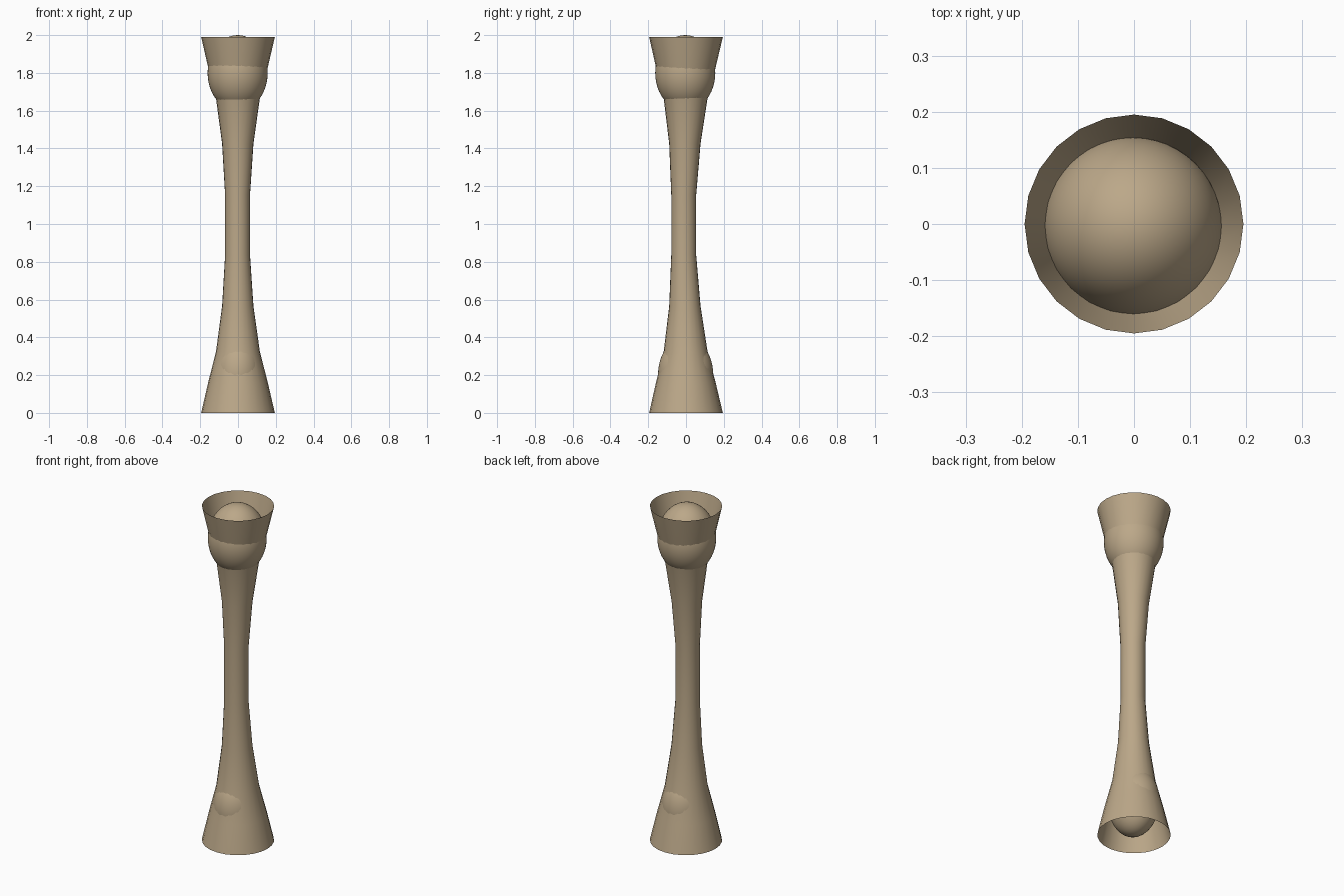
import bpy, bmesh, math

if "Cube" in bpy.data.objects:
    bpy.data.objects.remove(bpy.data.objects["Cube"])

SIDES = 24


def finish(bm, name):
    bmesh.ops.recalc_face_normals(bm, faces=bm.faces)
    mesh = bpy.data.meshes.new(name)
    bm.to_mesh(mesh)
    bm.free()
    obj = bpy.data.objects.new(name, mesh)
    bpy.context.collection.objects.link(obj)
    obj.data.materials.append(tan)
    bpy.ops.object.select_all(action='DESELECT')
    obj.select_set(True)
    bpy.context.view_layer.objects.active = obj
    bpy.ops.object.shade_smooth_by_angle(angle=math.radians(35))
    return obj


def ball(name, centre, radii):
    bm = bmesh.new()
    bmesh.ops.create_uvsphere(bm, u_segments=48, v_segments=24, radius=1)
    bmesh.ops.scale(bm, vec=radii, verts=bm.verts)
    bmesh.ops.translate(bm, vec=centre, verts=bm.verts)
    return finish(bm, name)


tan = bpy.data.materials.new("tan")
tan.diffuse_color = (0.50, 0.39, 0.25, 1)
tan.use_nodes = True
tan.node_tree.nodes["Principled BSDF"].inputs["Base Color"].default_value = tan.diffuse_color

# Open flared shaft: (radius, height, y offset) for the lower half, then mirrored
half = [(0.195, 0.0, 0.0), (0.158, 0.16, -0.001), (0.116, 0.325, -0.002),
        (0.083, 0.565, -0.006), (0.066, 0.835, -0.012)]
HEIGHT = 1.99
profile = half + [(r, HEIGHT - z, y) for r, z, y in reversed(half)]
bm = bmesh.new()
rings = []
for r, z, y in profile:
    rings.append([bm.verts.new((r * math.cos(2 * math.pi * i / SIDES) + y * 0.2,
                                r * math.sin(2 * math.pi * i / SIDES) + y, z))
                  for i in range(SIDES)])
for low, high in zip(rings, rings[1:]):
    for i in range(SIDES):
        j = (i + 1) % SIDES
        bm.faces.new((low[i], low[j], high[j], high[i]))
finish(bm, "flared_shaft")

# Rounded joint ends set inside the flares
ball("upper_joint", (-0.002, -0.004, 1.80), (0.159, 0.159, 0.20))
ball("lower_joint", (0.0, -0.002, 0.202), (0.13, 0.146, 0.20))
